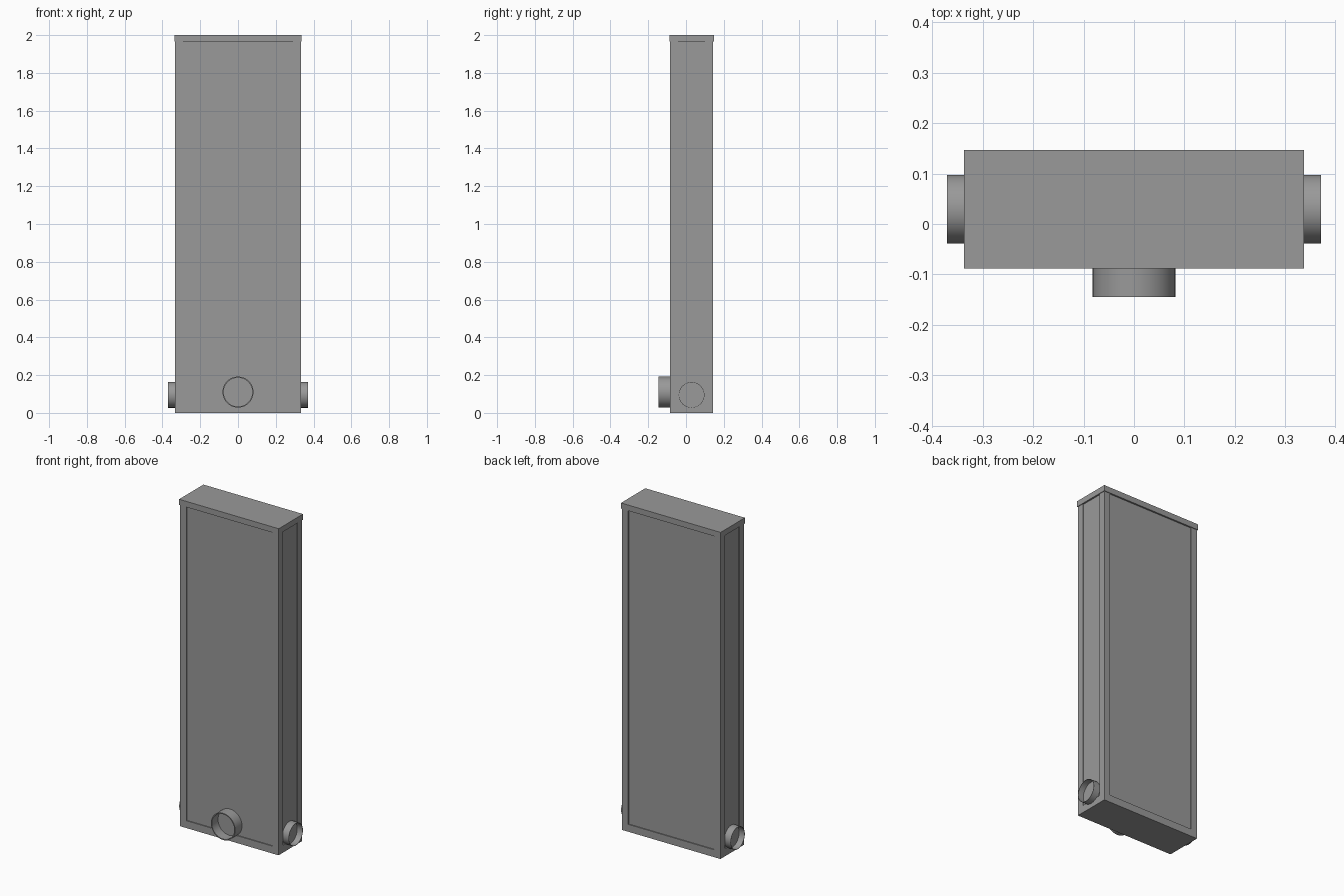
import bpy, bmesh
from mathutils import Matrix, Vector

cube = bpy.data.objects.get("Cube")
if cube:
    bpy.data.objects.remove(cube, do_unlink=True)

grey = bpy.data.materials.new("plain_grey")
grey.use_nodes = True
grey.diffuse_color = (0.32, 0.32, 0.32, 1)
grey.node_tree.nodes["Principled BSDF"].inputs["Base Color"].default_value = grey.diffuse_color

HALF_X, FRONT, BACK = 0.337, -0.088, 0.147   # footprint of the lid
MID_Y = (FRONT + BACK) / 2
LIP, RECESS = 0.004, 0.006                   # lid overhang, panel depth
POST, LID, SILL = 0.042, 0.035, 0.045


def finish(name, bm):
    mesh = bpy.data.meshes.new(name)
    bm.to_mesh(mesh)
    bm.free()
    mesh.materials.append(grey)
    ob = bpy.data.objects.new(name, mesh)
    bpy.context.collection.objects.link(ob)
    return ob


def box(name, low, high):
    low, high = Vector(low), Vector(high)
    bm = bmesh.new()
    bmesh.ops.create_cube(bm, size=1)
    bmesh.ops.scale(bm, vec=high - low, verts=bm.verts)
    bmesh.ops.translate(bm, vec=(low + high) / 2, verts=bm.verts)
    return finish(name, bm)


def pipe(name, start, end, radius, wall, depth):
    """Open-mouthed pipe stub with a closed floor at the given depth."""
    start, end = Vector(start), Vector(end)
    axis = end - start
    bm = bmesh.new()
    bmesh.ops.create_cone(bm, cap_ends=True, segments=48, radius1=radius,
                          radius2=radius, depth=axis.length)
    mouth = max(bm.faces, key=lambda f: f.calc_center_median().z)
    bmesh.ops.inset_region(bm, faces=[mouth], thickness=wall)
    inner = bmesh.ops.extrude_discrete_faces(bm, faces=[mouth])["faces"][0]
    bmesh.ops.translate(bm, vec=(0, 0, -depth), verts=inner.verts)
    turn = axis.to_track_quat("Z", "Y").to_matrix().to_4x4()
    bm.transform(Matrix.Translation((start + end) / 2) @ turn)
    ob = finish(name, bm)
    bpy.ops.object.select_all(action="DESELECT")
    ob.select_set(True)
    bpy.context.view_layer.objects.active = ob
    bpy.ops.object.shade_smooth_by_angle()


# Recessed panels, lid and bottom sill
x, y0, y1 = HALF_X - LIP, FRONT + LIP, BACK - LIP
top = 2 - LID
box("panel_core", (RECESS - x, y0 + RECESS, 0.01), (x - RECESS, y1 - RECESS, top))
box("lid", (-HALF_X, FRONT, top), (HALF_X, BACK, 2))
box("bottom_sill", (-x, y0, 0), (x, y1, SILL))

# Corner posts
for side, sx in (("left", 1), ("right", -1)):
    for end, a, b in (("front", y0, y0 + POST), ("back", y1 - POST, y1)):
        xs = sorted((sx * x, sx * (x - POST)))
        box(f"{end}_{side}_post", (xs[0], a, SILL), (xs[1], b, top))

# Pipe stubs
pipe("front_pipe", (0, -0.06, 0.11), (0, -0.145, 0.11), 0.082, 0.006, 0.06)
for side, sx in (("left", 1), ("right", -1)):
    pipe(f"{side}_pipe", (sx * 0.31, MID_Y, 0.095), (sx * 0.371, MID_Y, 0.095),
         0.068, 0.002, 0.037)
